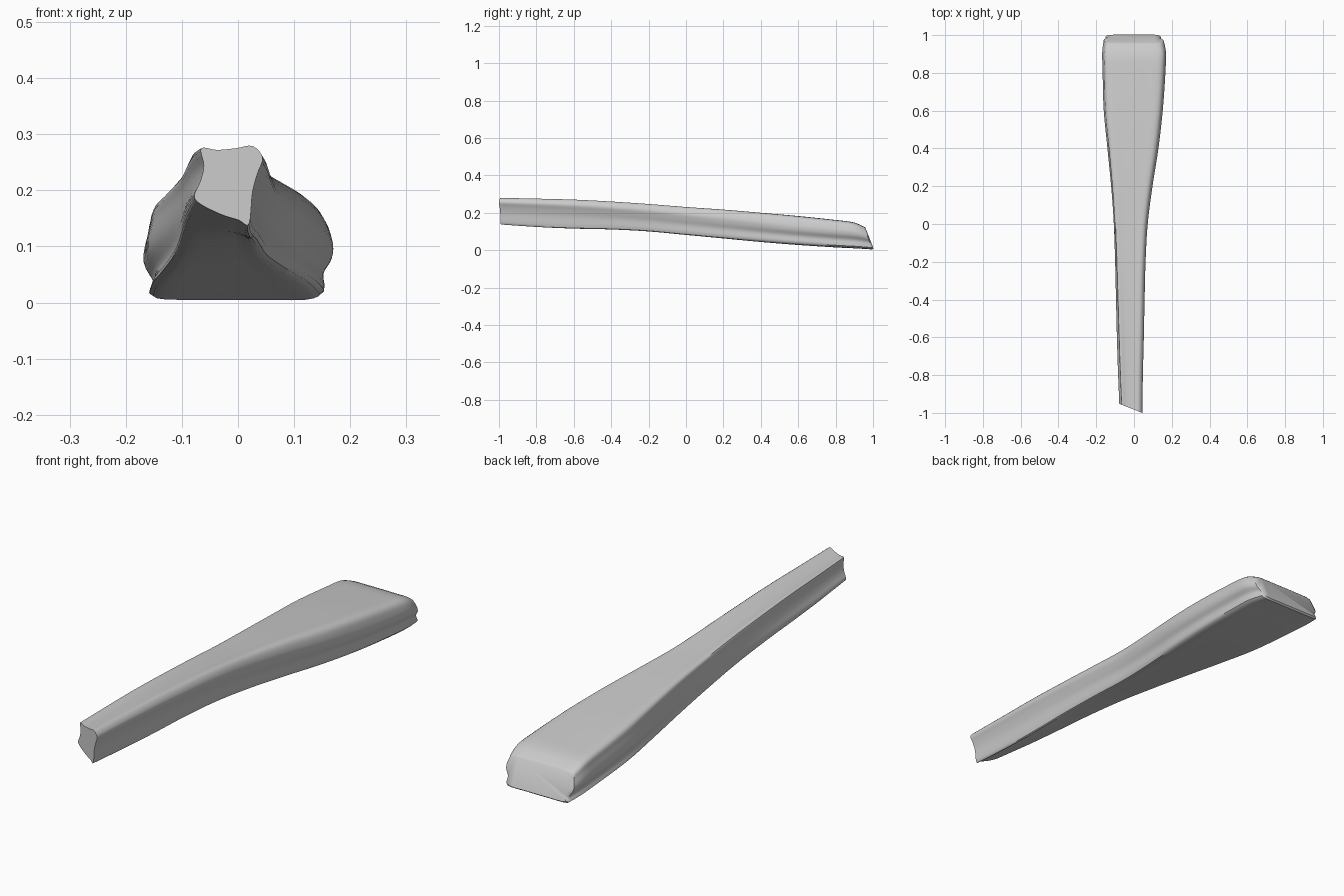
import bpy, bmesh

if "Cube" in bpy.data.objects:
    bpy.data.objects.remove(bpy.data.objects["Cube"])

# Cross-section outlines, normalised (u -1..1 across, v 0..1 up)
FRONT = [(-.8, .97), (-.35, .95), (.2, .97), (.7, 1), (1, .85), (.85, .65), (.7, .4),
         (.6, 0), (.3, .05), (-.2, .12), (-.8, .25), (-1, .36), (-.82, .55), (-.72, .75)]
BACK = [(-.87, .97), (-.4, 1), (.4, 1), (.87, .97), (1, .72), (1, .5), (.91, .3),
        (.87, .02), (.3, 0), (-.3, 0), (-.9, .02), (-.9, .2), (-1, .45), (-.96, .75)]

# Stations: y, left x, right x, bottom z, top z, blend from front to back outline
STATIONS = [(-1.0, -.078, .044, .140, .279, 0), (-.8, -.085, .047, .127, .275, .08),
            (-.6, -.092, .052, .118, .270, .2), (-.4, -.098, .056, .113, .260, .35),
            (-.2, -.104, .061, .102, .247, .5), (0, -.112, .072, .083, .231, .65),
            (.2, -.125, .097, .064, .217, .8), (.4, -.143, .128, .045, .200, .9),
            (.6, -.160, .150, .029, .182, 1), (.8, -.166, .164, .016, .161, 1),
            (.92, -.168, .167, .010, .147, 1), (.995, -.160, .155, .005, .125, 1)]


def catmull(a, b, c, d, t):
    return tuple(.5 * (2 * q + (r - p) * t + (2 * p - 5 * q + 4 * r - s) * t * t
                       + (3 * q - p - 3 * r + s) * t ** 3) for p, q, r, s in zip(a, b, c, d))


def smooth(points, steps, closed):
    n, out = len(points), []
    pick = (lambda i: points[i % n]) if closed else (lambda i: points[max(0, min(n - 1, i))])
    for i in range(n if closed else n - 1):
        for k in range(steps):
            out.append(catmull(pick(i - 1), pick(i), pick(i + 1), pick(i + 2), k / steps))
    return out if closed else out + [points[-1]]


front, back = smooth(FRONT, 4, True), smooth(BACK, 4, True)
bm = bmesh.new()
rings = []

# Loft the tapering beam
for y, x0, x1, z0, z1, blend in smooth(STATIONS, 5, False):
    cut = max(0, (-y - .75) / .25)      # oblique cut at the narrow end
    lean = max(0, (y - .85) / .145)     # leaning back face at the wide end
    ring = []
    for (fu, fv), (bu, bv) in zip(front, back):
        u, v = fu + (bu - fu) * blend, fv + (bv - fv) * blend
        x = (x0 + x1) / 2 + u * (x1 - x0) / 2
        yy = y + cut * .024 * (1 - max(-1, min(1, u))) - lean * .042 * max(0, v)
        ring.append(bm.verts.new((x, yy, max(0, z0 + v * (z1 - z0)))))
    rings.append(ring)

# Rounded lip around the back face
lip = []
for v in rings[-1]:
    lip.append(bm.verts.new((v.co.x * .93, v.co.y + .007, .062 + (v.co.z - .062) * .9)))
rings.append(lip)

n = len(front)
for a, b in zip(rings, rings[1:]):
    for i in range(n):
        j = (i + 1) % n
        bm.faces.new((a[i], a[j], b[j], b[i]))
bm.faces.new(rings[0])
bm.faces.new(rings[-1])
bmesh.ops.recalc_face_normals(bm, faces=bm.faces)

mesh = bpy.data.meshes.new("tapered_beam")
bm.to_mesh(mesh)
bm.free()
beam = bpy.data.objects.new("tapered_beam", mesh)
bpy.context.collection.objects.link(beam)
bpy.context.view_layer.objects.active = beam
beam.select_set(True)
bpy.ops.object.shade_smooth_by_angle(angle=0.7)
